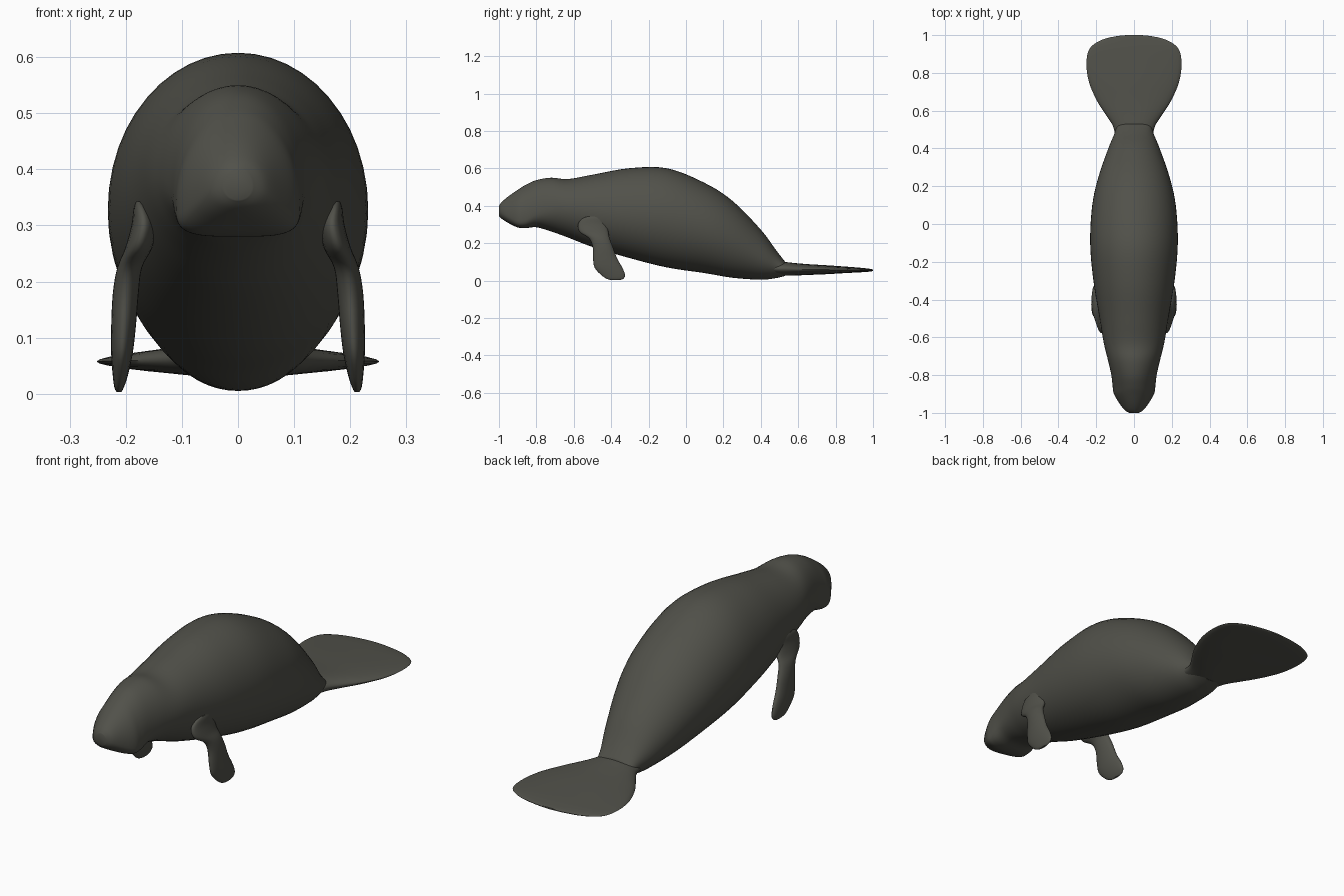
import bpy
import bmesh
import math
from mathutils import Vector

cube = bpy.data.objects.get("Cube")
if cube:
    bpy.data.objects.remove(cube, do_unlink=True)

skin = bpy.data.materials.new("dark grey skin")
skin.use_nodes = True
color = (0.082, 0.082, 0.068, 1)
skin.diffuse_color = color
bsdf = skin.node_tree.nodes["Principled BSDF"]
bsdf.inputs["Base Color"].default_value = color
bsdf.inputs["Roughness"].default_value = 0.8


def resample(stations, steps):
    """Catmull-Rom interpolation through rows of numbers."""
    rows = [Vector(s) for s in stations]
    out = []
    for i in range(len(rows) - 1):
        a, b = rows[max(i - 1, 0)], rows[i]
        c, d = rows[i + 1], rows[min(i + 2, len(rows) - 1)]
        for k in range(steps):
            t = k / steps
            out.append((2 * b + (c - a) * t + (2 * a - 5 * b + 4 * c - d) * t * t
                        + (3 * b - a - 3 * c + d) * t ** 3) / 2)
    return out + [rows[-1]]


def power(v, p):
    return math.copysign(abs(v) ** p, v)


def loft(name, rings):
    """Skin a closed surface over rings of equal point count."""
    bm = bmesh.new()
    loops = [[bm.verts.new(p) for p in ring] for ring in rings]
    n = len(loops[0])
    for a, b in zip(loops, loops[1:]):
        for i in range(n):
            j = (i + 1) % n
            bm.faces.new((a[i], a[j], b[j], b[i]))
    bm.faces.new(loops[0])
    bm.faces.new(loops[-1])
    bmesh.ops.recalc_face_normals(bm, faces=bm.faces)
    mesh = bpy.data.meshes.new(name)
    bm.to_mesh(mesh)
    bm.free()
    mesh.materials.append(skin)
    obj = bpy.data.objects.new(name, mesh)
    bpy.context.collection.objects.link(obj)
    bpy.ops.object.select_all(action="DESELECT")
    obj.select_set(True)
    bpy.context.view_layer.objects.active = obj
    bpy.ops.object.shade_smooth_by_angle(angle=math.radians(50))
    return obj


def angles(n):
    return [2 * math.pi * i / n for i in range(n)]


# Body: y, bottom, top, half width, height of widest point, belly squareness
body = [
    (-1.0, 0.345, 0.40, 0.025, 0.37, 2), (-0.985, 0.33, 0.42, 0.05, 0.365, 2.2),
    (-0.95, 0.308, 0.45, 0.077, 0.35, 2.8), (-0.90, 0.284, 0.485, 0.106, 0.34, 3.8),
    (-0.86, 0.28, 0.51, 0.113, 0.345, 3.6), (-0.80, 0.285, 0.537, 0.12, 0.37, 2.6),
    (-0.72, 0.262, 0.55, 0.138, 0.385, 2.1), (-0.63, 0.23, 0.543, 0.16, 0.385, 2),
    (-0.5, 0.18, 0.566, 0.182, 0.37, 2), (-0.3, 0.12, 0.601, 0.215, 0.35, 2),
    (-0.1, 0.07, 0.60, 0.232, 0.33, 2), (0.1, 0.04, 0.522, 0.221, 0.28, 2),
    (0.25, 0.015, 0.425, 0.188, 0.22, 2), (0.4, 0.005, 0.272, 0.136, 0.13, 2),
    (0.48, 0.013, 0.165, 0.103, 0.085, 2), (0.53, 0.025, 0.10, 0.09, 0.062, 2),
]
rings = []
for y, bottom, top, width, mid, square in resample(body, 5):
    ring = []
    for a in angles(48):
        e = 1 if math.sin(a) > 0 else 2 / square
        height = top - mid if math.sin(a) > 0 else mid - bottom
        ring.append((width * power(math.cos(a), e), y, mid + height * power(math.sin(a), e)))
    rings.append(ring)
loft("body", rings)

# Tail paddle: y, half width, bottom, top
tail = [
    (0.47, 0.10, 0.03, 0.10), (0.52, 0.112, 0.026, 0.10), (0.58, 0.15, 0.027, 0.094),
    (0.65, 0.195, 0.03, 0.088), (0.75, 0.238, 0.034, 0.082), (0.85, 0.252, 0.04, 0.075),
    (0.93, 0.234, 0.044, 0.069), (0.975, 0.17, 0.047, 0.064), (0.994, 0.095, 0.05, 0.061),
    (1.0, 0.04, 0.052, 0.059),
]
rings = []
for y, width, bottom, top in resample(tail, 4):
    mid, half = (bottom + top) / 2, (top - bottom) / 2
    rings.append([(width * math.cos(a), y, mid + half * math.sin(a)) for a in angles(32)])
loft("tail_paddle", rings)

# Flippers: z, x centre, half thickness, y centre, half length
flipper = [
    (0.343, 0.176, 0.006, -0.49, 0.035), (0.33, 0.172, 0.014, -0.495, 0.062),
    (0.30, 0.168, 0.022, -0.50, 0.078), (0.26, 0.177, 0.024, -0.492, 0.077),
    (0.225, 0.193, 0.022, -0.463, 0.055), (0.18, 0.20, 0.023, -0.445, 0.054),
    (0.12, 0.204, 0.022, -0.433, 0.064), (0.07, 0.207, 0.019, -0.415, 0.074),
    (0.03, 0.21, 0.013, -0.39, 0.064), (0.01, 0.212, 0.008, -0.38, 0.045),
    (0.003, 0.212, 0.004, -0.378, 0.025),
]
for name, side in (("left_flipper", 1), ("right_flipper", -1)):
    rings = [[(side * (x + thick * math.cos(a)), y + length * math.sin(a), z)
              for a in angles(24)]
             for z, x, thick, y, length in resample(flipper, 4)]
    loft(name, rings)
